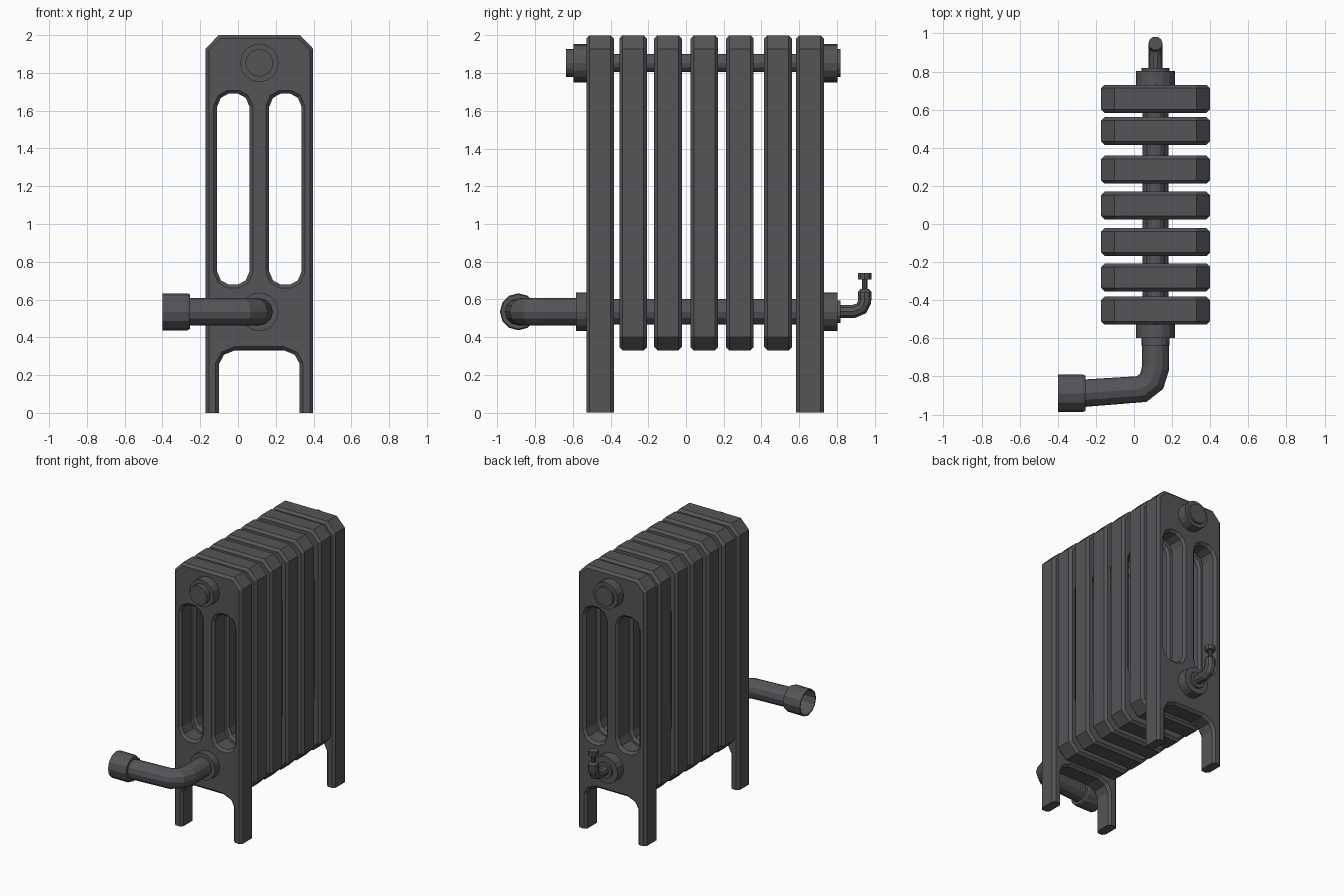
import bpy, bmesh, math
from mathutils import Vector
from mathutils.geometry import tessellate_polygon

if "Cube" in bpy.data.objects:
    bpy.data.objects.remove(bpy.data.objects["Cube"])

XC = 0.113            # middle of the radiator body
HALF = 0.285          # half width of a section
TOP_Z, LOW_Z = 1.853, 0.535   # heights of the connecting pipes

iron = bpy.data.materials.new("dark_grey_iron")
iron.diffuse_color = (0.09, 0.088, 0.097, 1)
iron.use_nodes = True
iron.node_tree.nodes["Principled BSDF"].inputs["Base Color"].default_value = iron.diffuse_color


def finish(name, bm):
    bmesh.ops.recalc_face_normals(bm, faces=bm.faces)
    mesh = bpy.data.meshes.new(name)
    bm.to_mesh(mesh)
    bm.free()
    mesh.materials.append(iron)
    ob = bpy.data.objects.new(name, mesh)
    bpy.context.collection.objects.link(ob)
    return ob


def inset(loop, b):
    """Shift a loop towards its solid (left) side, keeping feet on the floor."""
    out = []
    for i, p in enumerate(loop):
        d1 = (p - loop[i - 1]).normalized()
        d2 = (loop[(i + 1) % len(loop)] - p).normalized()
        n1, n2 = Vector((-d1.y, d1.x)), Vector((-d2.y, d2.x))
        q = p + (n1 + n2) * (b / (1 + n1.dot(n2)))
        if p.y == 0:
            q.y = 0
        out.append(q)
    return out


def plate(name, loops, y, depth, b):
    """Extruded plate with holes and chamfered front and back rims."""
    bm = bmesh.new()
    small = [inset(l, b) for l in loops]
    h = depth / 2
    layers = []
    for src, yy in ((small, -h), (loops, -h + b), (loops, h - b), (small, h)):
        layers.append([[bm.verts.new((p.x, y + yy, p.y)) for p in l] for l in src])
    for lo, hi in zip(layers, layers[1:]):
        for r0, r1 in zip(lo, hi):
            for i in range(len(r0)):
                bm.faces.new((r0[i - 1], r0[i], r1[i], r1[i - 1]))
    tris = tessellate_polygon([[Vector((p.x, p.y, 0)) for p in l] for l in small])
    for layer in (layers[0], layers[-1]):
        flat = [v for ring in layer for v in ring]
        for t in tris:
            bm.faces.new([flat[i] for i in t])
    return finish(name, bm)


def sweep(name, pts, n, side, tangent=None):
    """Round tube through (position, radius) points lying in a plane normal to side."""
    bm = bmesh.new()
    side = Vector(side)
    P = [Vector(p) for p, r in pts]
    rings = []
    for i, (p, r) in enumerate(pts):
        if tangent:
            t = Vector(tangent)
        else:
            a = (P[i] - P[i - 1]).normalized() if i else Vector()
            c = (P[i + 1] - P[i]).normalized() if i + 1 < len(P) else Vector()
            t = (a + c).normalized()
        u = t.cross(side)
        rings.append([bm.verts.new(P[i] + r * (math.cos(k) * side + math.sin(k) * u))
                      for k in (2 * math.pi * j / n for j in range(n))])
    for r0, r1 in zip(rings, rings[1:]):
        for i in range(n):
            bm.faces.new((r0[i - 1], r0[i], r1[i], r1[i - 1]))
    bm.faces.new(rings[0])
    bm.faces.new(rings[-1])
    return finish(name, bm)


def along_y(name, z, steps, n=16):
    return sweep(name, [((XC, y, z), r) for y, r in steps], n, (0, 0, 1), (0, 1, 0))


# section outlines
def mirrored(half):
    """Right half of an outline, bottom to top, completed on the left (counter-clockwise)."""
    return [Vector((XC + x, z)) for x, z in half] + \
           [Vector((XC - x, z)) for x, z in reversed(half)]


shoulder = [(HALF, 1.928), (0.215, 2.0)]
middle_outline = mirrored([(0.215, 0.33), (HALF, 0.402)] + shoulder)
leg_arch = [(0.125, 0.333), (0.187, 0.308), (0.213, 0.26), (0.213, 0)]
end_outline = mirrored(leg_arch + [(HALF, 0)] + shoulder)


def slot(cx):
    w, z0, z1 = 0.086, 0.68, 1.69
    corner = [(0, 0.07), (0.02, 0.022), (0.06, 0)]
    pts = [(cx - w + a, z1 - b) for a, b in corner]
    pts += [(cx + w - a, z1 - b) for a, b in reversed(corner)]
    pts += [(cx + w - a, z0 + b) for a, b in corner]
    pts += [(cx - w + a, z0 + b) for a, b in reversed(corner)]
    return [Vector(p) for p in pts]     # clockwise


slots = [slot(XC - 0.138), slot(XC + 0.138)]

# radiator sections
centres = [-0.455, -0.28, -0.095, 0.097, 0.285, 0.488, 0.657]
for i, y in enumerate(centres):
    end = i in (0, len(centres) - 1)
    plate("end_section" if end else "middle_section",
          [end_outline if end else middle_outline] + slots, y, 0.147, 0.018)

# connecting pipes
along_y("upper_connector", TOP_Z, [(-0.45, 0.048), (0.65, 0.048)], 12)
along_y("lower_connector", LOW_Z, [(-0.45, 0.068), (0.65, 0.068)], 12)

# plugs on both ends
along_y("front_upper_plug", TOP_Z, [(-0.5, 0.102), (-0.597, 0.102), (-0.597, 0.073), (-0.637, 0.073)])
along_y("back_upper_plug", TOP_Z, [(0.7, 0.102), (0.802, 0.102), (0.802, 0.073), (0.818, 0.073)])
along_y("front_lower_plug", LOW_Z, [(-0.5, 0.102), (-0.582, 0.102)])
along_y("back_lower_plug", LOW_Z, [(0.7, 0.102), (0.802, 0.102), (0.802, 0.06), (0.818, 0.06)])

# inlet pipe with its open coupling
inlet = [(XC, -0.56), (XC, -0.755), (0.093, -0.825), (0.04, -0.866), (-0.28, -0.889)]
sweep("inlet_pipe", [((x, y, LOW_Z), 0.072) for x, y in inlet], 12, (0, 0, 1))
coupling = [(-0.255, 0.07), (-0.255, 0.092), (-0.268, 0.098), (-0.4, 0.098),
            (-0.4, 0.09), (-0.29, 0.09)]
sweep("inlet_coupling", [((x, -0.888, LOW_Z), r) for x, r in coupling], 12, (0, 0, 1), (1, 0, 0))

# bleed valve
bend = [(0.8, 0.537), (0.89, 0.537), (0.93, 0.553), (0.947, 0.59), (0.947, 0.64)]
elbow = [((XC, y, z), 0.037) for y, z in bend] + [((XC, 0.947, 0.655), 0.025)]
sweep("valve_elbow", elbow, 10, (1, 0, 0))
knob = [(0.64, 0.015), (0.705, 0.015), (0.705, 0.037), (0.74, 0.037)]
sweep("valve_knob", [((XC, 0.947, z), r) for z, r in knob], 10, (1, 0, 0), (0, 0, 1))
